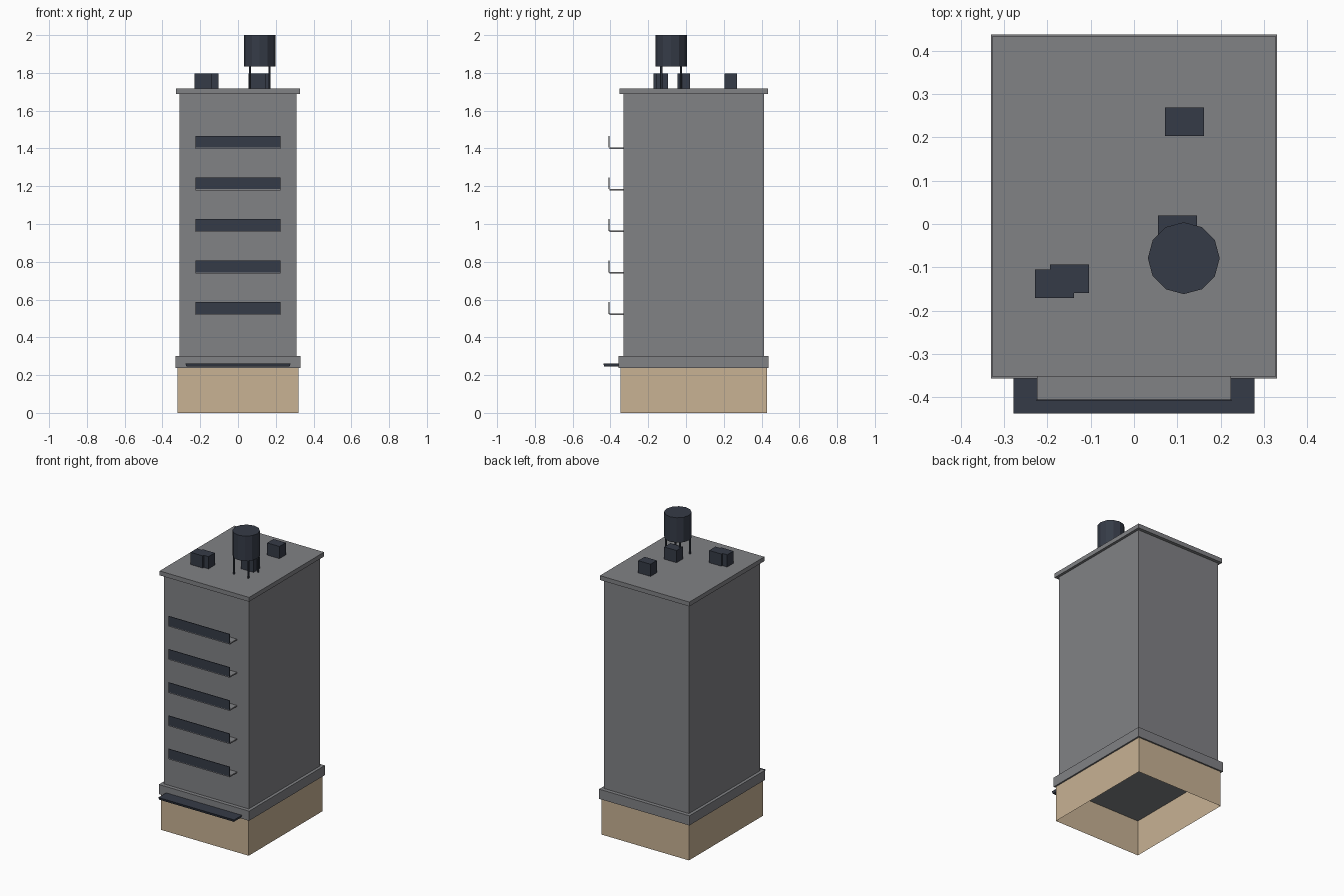
import bpy
import bmesh

cube = bpy.data.objects.get("Cube")
if cube:
    bpy.data.objects.remove(cube, do_unlink=True)


def make_material(name, color):
    mat = bpy.data.materials.new(name)
    mat.use_nodes = True
    mat.diffuse_color = (*color, 1)
    mat.node_tree.nodes["Principled BSDF"].inputs["Base Color"].default_value = (*color, 1)
    return mat


GREY = make_material("concrete grey", (0.22, 0.223, 0.235))
TAN = make_material("sandstone tan", (0.578, 0.445, 0.296))
DARK = make_material("dark slate", (0.036, 0.044, 0.063))


def finish(name, bm, mat):
    mesh = bpy.data.meshes.new(name)
    bm.to_mesh(mesh)
    bm.free()
    mesh.materials.append(mat)
    obj = bpy.data.objects.new(name, mesh)
    bpy.context.collection.objects.link(obj)
    return obj


def box(name, x, y, z, mat, open_ends=False, taper=0.0):
    """Box from (min, max) ranges; taper shrinks the underside, open_ends drops top and bottom."""
    bm = bmesh.new()
    bmesh.ops.create_cube(bm, size=1)
    for v in bm.verts:
        sx, sy, sz = (1 if c > 0 else -1 for c in v.co)
        inset = taper if sz < 0 else 0
        v.co = (x[sx > 0] - sx * inset, y[sy > 0] - sy * inset, z[sz > 0])
    if open_ends:
        bm.normal_update()
        ends = [f for f in bm.faces if abs(f.normal.z) > 0.5]
        bmesh.ops.delete(bm, geom=ends, context="FACES_ONLY")
    return finish(name, bm, mat)


def cylinder(name, x, y, z, radius, sides, mat):
    bm = bmesh.new()
    bmesh.ops.create_cone(bm, cap_ends=True, segments=sides, radius1=radius,
                          radius2=radius, depth=z[1] - z[0])
    bmesh.ops.translate(bm, verts=bm.verts, vec=(x, y, (z[0] + z[1]) / 2))
    return finish(name, bm, mat)


def centred_block(name, half_x, half_y, z, mat, **options):
    """Storey block centred on the tower axis, which sits behind the origin."""
    axis_y = 0.0405
    return box(name, (-half_x, half_x), (axis_y - half_y, axis_y + half_y), z, mat, **options)


# Tower: hollow ground floor, belt course, shaft and roof slab
ROOF = 1.717
centred_block("ground_floor", 0.321, 0.387, (0, 0.238), TAN, open_ends=True)
centred_block("belt_course", 0.331, 0.397, (0.238, 0.302), GREY)
centred_block("tower_shaft", 0.311, 0.372, (0.302, 1.688), GREY)
centred_block("roof_slab", 0.328, 0.393, (1.688, ROOF), GREY)

# Entrance canopy
box("entrance_canopy", (-0.278, 0.278), (-0.4375, -0.35), (0.245, 0.261), DARK, taper=0.005)

# Balconies: thin floor with a front panel
for i in range(5):
    z = 0.52 + 0.22 * i
    box(f"balcony_floor_{i + 1}", (-0.224, 0.224), (-0.406, -0.33), (z - 0.003, z + 0.005), GREY)
    box(f"balcony_panel_{i + 1}", (-0.225, 0.225), (-0.409, -0.405), (z + 0.004, z + 0.067), DARK)

# Rooftop service boxes, given by their centres
for i, (x, y) in enumerate([(0.117, 0.236), (0.101, -0.013), (-0.184, -0.138), (-0.149, -0.127)]):
    box(f"rooftop_unit_{i + 1}", (x - 0.045, x + 0.045), (y - 0.033, y + 0.033),
        (ROOF, 1.798), DARK)

# Water tank on four legs
TANK_X, TANK_Y = 0.115, -0.079
cylinder("water_tank", TANK_X, TANK_Y, (1.835, 2.0), 0.083, 12, DARK)
for sx, side in ((-1, "right"), (1, "left")):
    for sy, end in ((-1, "front"), (1, "back")):
        cylinder(f"tank_leg_{end}_{side}", TANK_X + sx * 0.052, TANK_Y + sy * 0.052,
                 (ROOF, 1.835), 0.006, 6, DARK)
